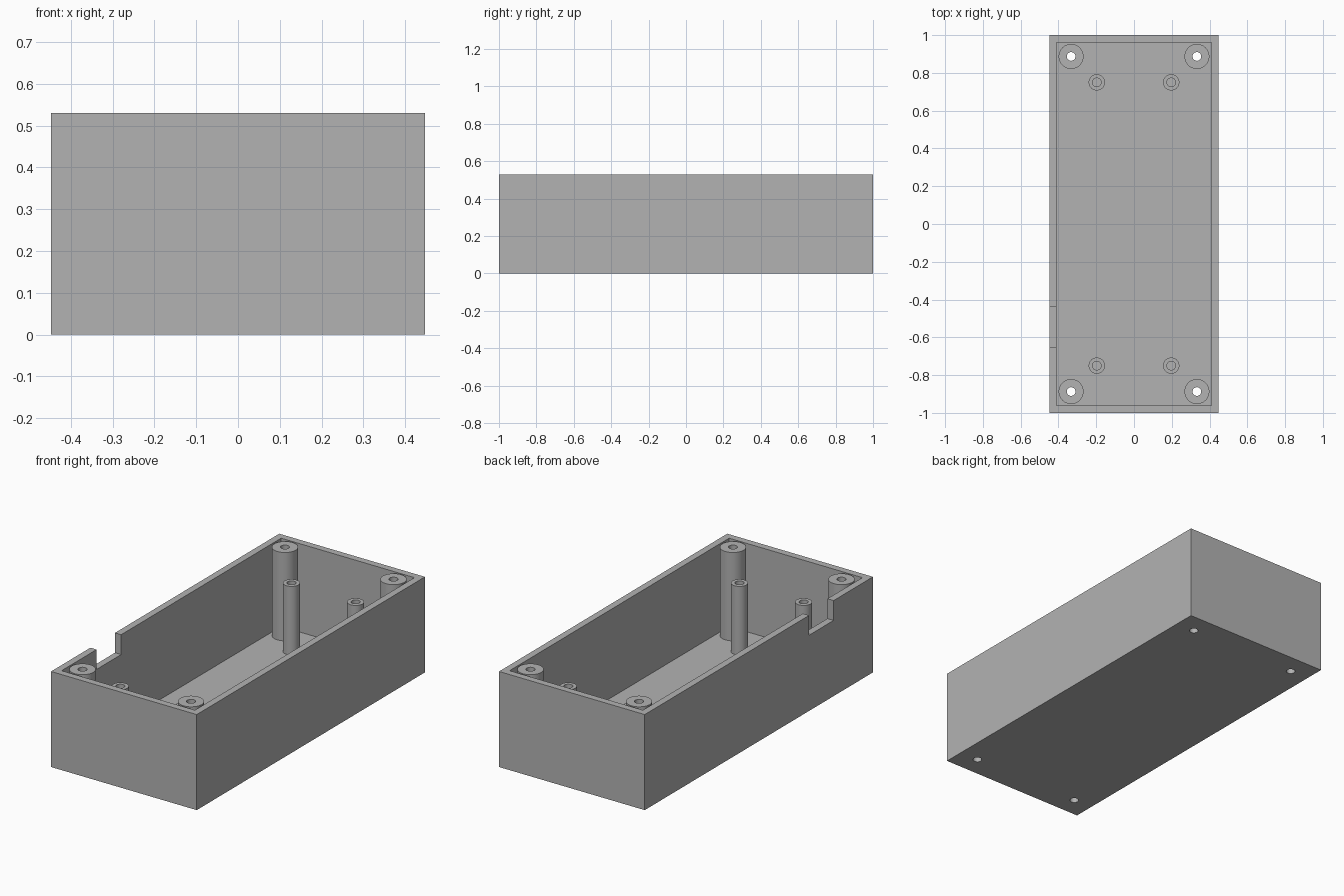
import bpy
import bmesh
import math
from mathutils import Matrix

if "Cube" in bpy.data.objects:
    bpy.data.objects.remove(bpy.data.objects["Cube"], do_unlink=True)

# Main dimensions
HALF_X, HALF_Y, HEIGHT = 0.447, 1.0, 0.53
WALL, FLOOR = 0.038, 0.04
LEDGE = 0.42                      # standoff tops and notch bottom
BORE = 0.023
SIDES = 48

grey = bpy.data.materials.new("plain grey")
grey.use_nodes = True
grey.diffuse_color = (0.45, 0.45, 0.45, 1)
grey.node_tree.nodes["Principled BSDF"].inputs["Base Color"].default_value = grey.diffuse_color


def add_object(name, bm):
    bmesh.ops.recalc_face_normals(bm, faces=bm.faces)
    mesh = bpy.data.meshes.new(name)
    bm.to_mesh(mesh)
    bm.free()
    mesh.materials.append(grey)
    obj = bpy.data.objects.new(name, mesh)
    bpy.context.collection.objects.link(obj)
    return obj


def box(name, low, high):
    bm = bmesh.new()
    size = [b - a for a, b in zip(low, high)]
    middle = [(a + b) / 2 for a, b in zip(low, high)]
    bmesh.ops.create_cube(bm, size=1, matrix=Matrix.Translation(middle) @ Matrix.Diagonal((*size, 1)))
    return add_object(name, bm)


def tube(name, x, y, radius, bottom, top):
    """Spin an open profile: outer wall, top rim, bore wall."""
    bm = bmesh.new()
    profile = [(radius, bottom), (radius, top), (BORE, top), (BORE, bottom)]
    verts = [bm.verts.new((x + r, y, z)) for r, z in profile]
    edges = [bm.edges.new(pair) for pair in zip(verts, verts[1:])]
    bmesh.ops.spin(bm, geom=verts + edges, cent=(x, y, 0), axis=(0, 0, 1),
                   angle=math.tau, steps=SIDES, use_merge=True)
    bmesh.ops.remove_doubles(bm, verts=bm.verts, dist=0.0001)
    return add_object(name, bm)


def drill(name, x, y):
    bm = bmesh.new()
    bmesh.ops.create_cone(bm, cap_ends=True, segments=SIDES, radius1=BORE, radius2=BORE,
                          depth=0.2, matrix=Matrix.Translation((x, y, 0)))
    return add_object(name, bm)


def smooth(obj):
    bpy.ops.object.select_all(action="DESELECT")
    obj.select_set(True)
    bpy.context.view_layer.objects.active = obj
    bpy.ops.object.shade_smooth_by_angle(angle=math.radians(30))


# Corner screw posts and inner standoffs, mirrored to all four corners
cutters = []
for front_back, sy in (("front", -1), ("back", 1)):
    for left_right, sx in (("right", -1), ("left", 1)):
        place = f"{front_back}_{left_right}"
        x, y = sx * 0.333, sy * 0.887
        smooth(tube(f"screw_post_{place}", x, y, 0.066, FLOOR, HEIGHT))
        cutters.append(drill(f"drill_{place}", x, y))
        smooth(tube(f"standoff_{place}", sx * 0.197, sy * 0.75, 0.043, FLOOR, LEDGE))

# Open tray: cavity, cable notch in the right wall, and screw holes
tray = box("tray", (-HALF_X, -HALF_Y, 0), (HALF_X, HALF_Y, HEIGHT))
cutters.append(box("cavity", (WALL - HALF_X, WALL - HALF_Y, FLOOR),
                   (HALF_X - WALL, HALF_Y - WALL, HEIGHT + 0.1)))
cutters.append(box("notch", (-HALF_X - 0.1, -0.655, LEDGE),
                   (-HALF_X + 0.1, -0.44, HEIGHT + 0.1)))
for cutter in cutters:
    cutter.hide_render = True
    cut = tray.modifiers.new(cutter.name, "BOOLEAN")
    cut.operation = "DIFFERENCE"
    cut.solver = "EXACT"
    cut.object = cutter

# Bake the cuts and drop the cutters
depsgraph = bpy.context.evaluated_depsgraph_get()
baked = bpy.data.meshes.new_from_object(tray.evaluated_get(depsgraph))
tray.modifiers.clear()
tray.data = baked
for cutter in cutters:
    bpy.data.objects.remove(cutter, do_unlink=True)
baked.materials.clear()
baked.materials.append(grey)
baked.polygons.foreach_set("material_index", [0] * len(baked.polygons))
smooth(tray)
